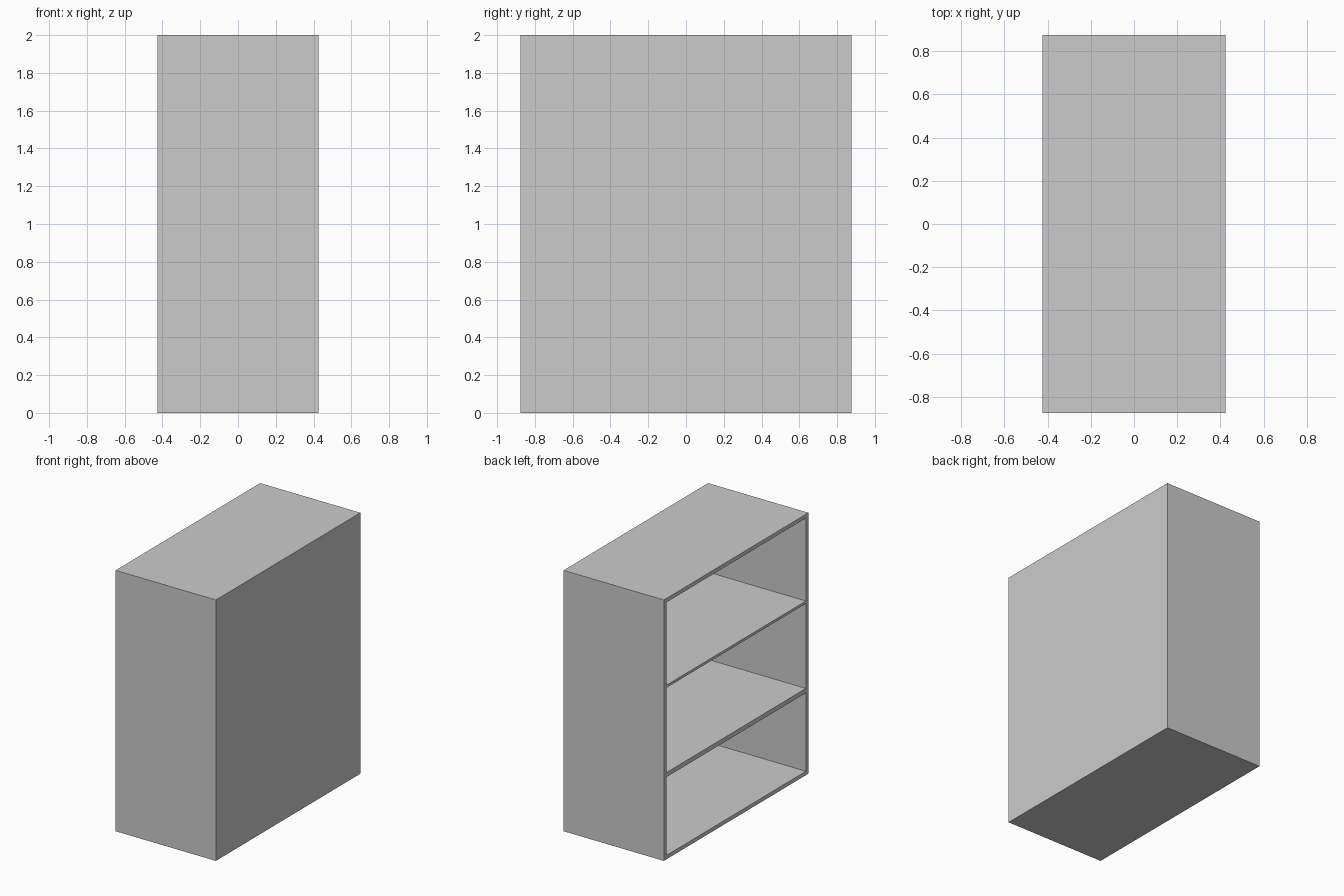
import bpy

cube = bpy.data.objects.get("Cube")
if cube:
    bpy.data.objects.remove(cube, do_unlink=True)

WIDTH, DEPTH, HEIGHT = 0.85, 1.75, 2.0
PANEL = 0.03

grey = bpy.data.materials.new("light grey")
grey.use_nodes = True
grey.diffuse_color = (0.6, 0.6, 0.6, 1)
grey.node_tree.nodes["Principled BSDF"].inputs["Base Color"].default_value = grey.diffuse_color


def panel(name, low, high):
    """Add a flat board spanning two opposite corners."""
    centre = [(a + b) / 2 for a, b in zip(low, high)]
    bpy.ops.mesh.primitive_cube_add(size=1, location=centre)
    board = bpy.context.object
    board.name = name
    board.scale = [b - a for a, b in zip(low, high)]
    bpy.ops.object.transform_apply(location=False, rotation=False, scale=True)
    board.data.materials.append(grey)


x, y = WIDTH / 2, DEPTH / 2
inner_x, inner_y = x - PANEL, y - PANEL

# Full-height ends
panel("front_end_panel", (-x, -y, 0), (x, -inner_y, HEIGHT))
panel("rear_end_panel", (-x, inner_y, 0), (x, y, HEIGHT))

# Top and bottom boards between the ends
panel("bottom_panel", (-x, -inner_y, 0), (x, inner_y, PANEL))
panel("top_panel", (-x, -inner_y, HEIGHT - PANEL), (x, inner_y, HEIGHT))

# Closed side opposite the opening
panel("closed_side_panel", (inner_x, -inner_y, PANEL), (x, inner_y, HEIGHT - PANEL))

# Shelves, open towards -x
for name, bottom, top in (("lower_shelf", 0.63, 0.665), ("upper_shelf", 1.315, 1.335)):
    panel(name, (-x, -inner_y, bottom), (inner_x, inner_y, top))
